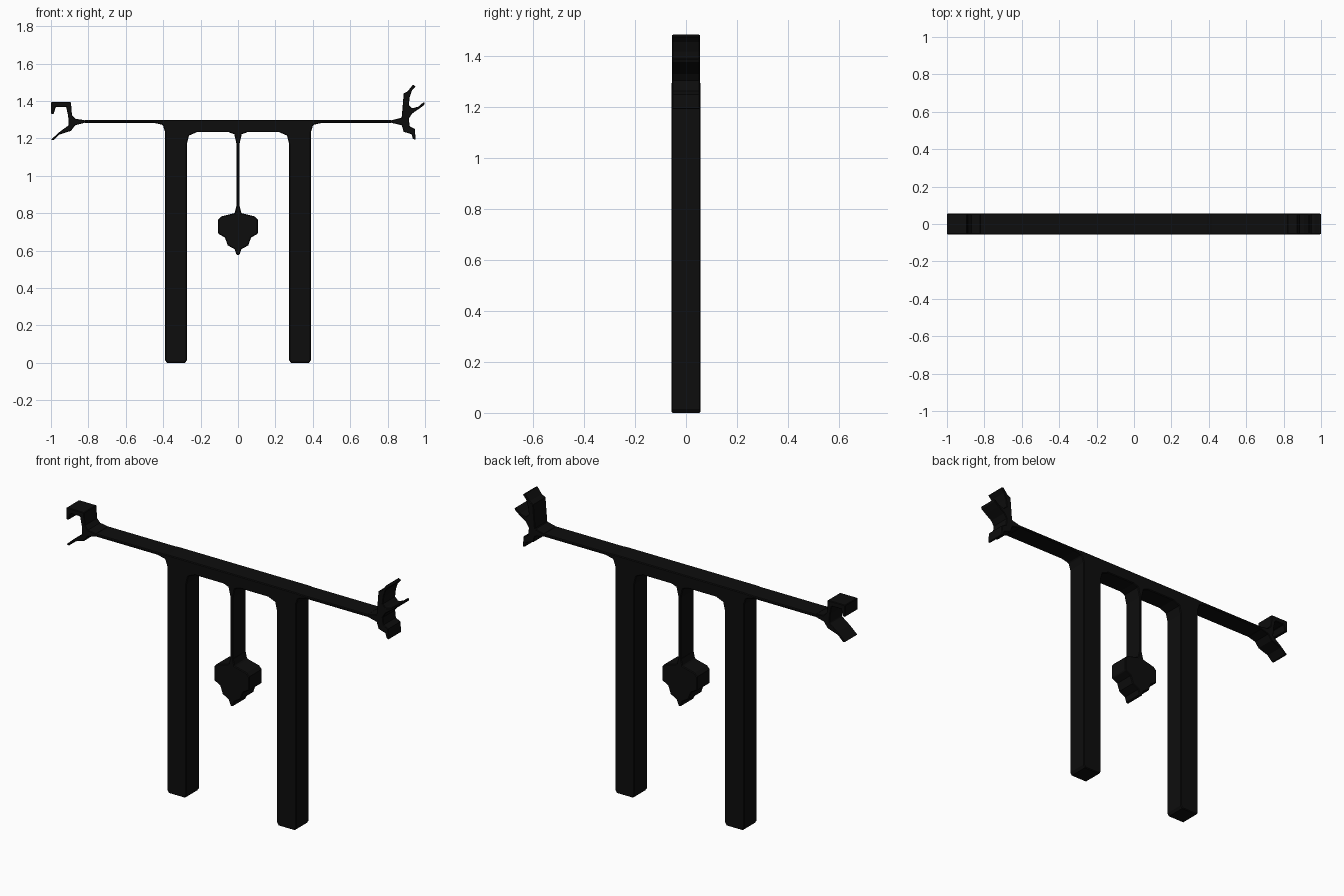
import bpy, bmesh

black = bpy.data.materials.new("black")
black.diffuse_color = (0.004, 0.004, 0.004, 1)


def plate(name, outline, half_depth, bevel=0.004):
    """Extrude an x/z outline symmetrically about y = 0."""
    bm = bmesh.new()
    face = bm.faces.new([bm.verts.new((x, -half_depth, z)) for x, z in outline])
    ext = bmesh.ops.extrude_face_region(bm, geom=[face])
    moved = [v for v in ext["geom"] if isinstance(v, bmesh.types.BMVert)]
    bmesh.ops.translate(bm, verts=moved, vec=(0, 2 * half_depth, 0))
    bmesh.ops.recalc_face_normals(bm, faces=bm.faces)
    mesh = bpy.data.meshes.new(name)
    bm.to_mesh(mesh)
    bm.free()
    ob = bpy.data.objects.new(name, mesh)
    bpy.context.collection.objects.link(ob)
    mesh.materials.append(black)
    mod = ob.modifiers.new("soft_edges", "BEVEL")
    mod.width, mod.segments = bevel, 1
    mod.limit_method = "ANGLE"
    mod.angle_limit = 1.0
    return ob


def mirrored(half):
    return half + [(-x, z) for x, z in reversed(half)]


# Legs, cross beam, thin arms and hanging stem, with flared joints
plate("frame", mirrored([
    (0.39, 1.299), (0.42, 1.297), (0.825, 1.297), (0.825, 1.283),
    (0.45, 1.283), (0.402, 1.272), (0.39, 1.235), (0.39, 0.015),
    (0.38, 0.0), (0.283, 0.0), (0.273, 0.015), (0.273, 1.17),
    (0.262, 1.215), (0.22, 1.233), (0.05, 1.233), (0.02, 1.222),
    (0.008, 1.17), (0.008, 0.83)]), 0.057)

# Hanging weight with pointed tip
plate("hanging_weight", mirrored([
    (0.008, 0.84), (0.018, 0.80), (0.09, 0.782), (0.106, 0.765),
    (0.106, 0.69), (0.07, 0.67), (0.055, 0.628), (0.018, 0.607),
    (0.007, 0.576)]), 0.057)

# Forked hand on the left
plate("left_hand", [
    (-1.0, 1.394), (-0.893, 1.394), (-0.888, 1.325), (-0.87, 1.305),
    (-0.82, 1.297), (-0.82, 1.283), (-0.87, 1.27), (-0.893, 1.24),
    (-0.955, 1.22), (-0.985, 1.19), (-1.0, 1.193), (-0.953, 1.235),
    (-0.905, 1.27), (-0.908, 1.318), (-0.918, 1.367), (-0.975, 1.367),
    (-0.985, 1.33), (-1.0, 1.33)], 0.055, 0.003)

# Three-fingered hand on the right
plate("right_hand", [
    (0.82, 1.297), (0.875, 1.31), (0.886, 1.44), (0.908, 1.452),
    (0.935, 1.487), (0.95, 1.478), (0.93, 1.456), (0.918, 1.42),
    (0.913, 1.378), (0.932, 1.36), (0.965, 1.37), (0.988, 1.39),
    (1.0, 1.392), (0.995, 1.378), (0.968, 1.358), (0.93, 1.332),
    (0.913, 1.305), (0.918, 1.265), (0.945, 1.25), (0.95, 1.193),
    (0.935, 1.197), (0.928, 1.222), (0.886, 1.235), (0.875, 1.27),
    (0.82, 1.283)], 0.055, 0.003)
